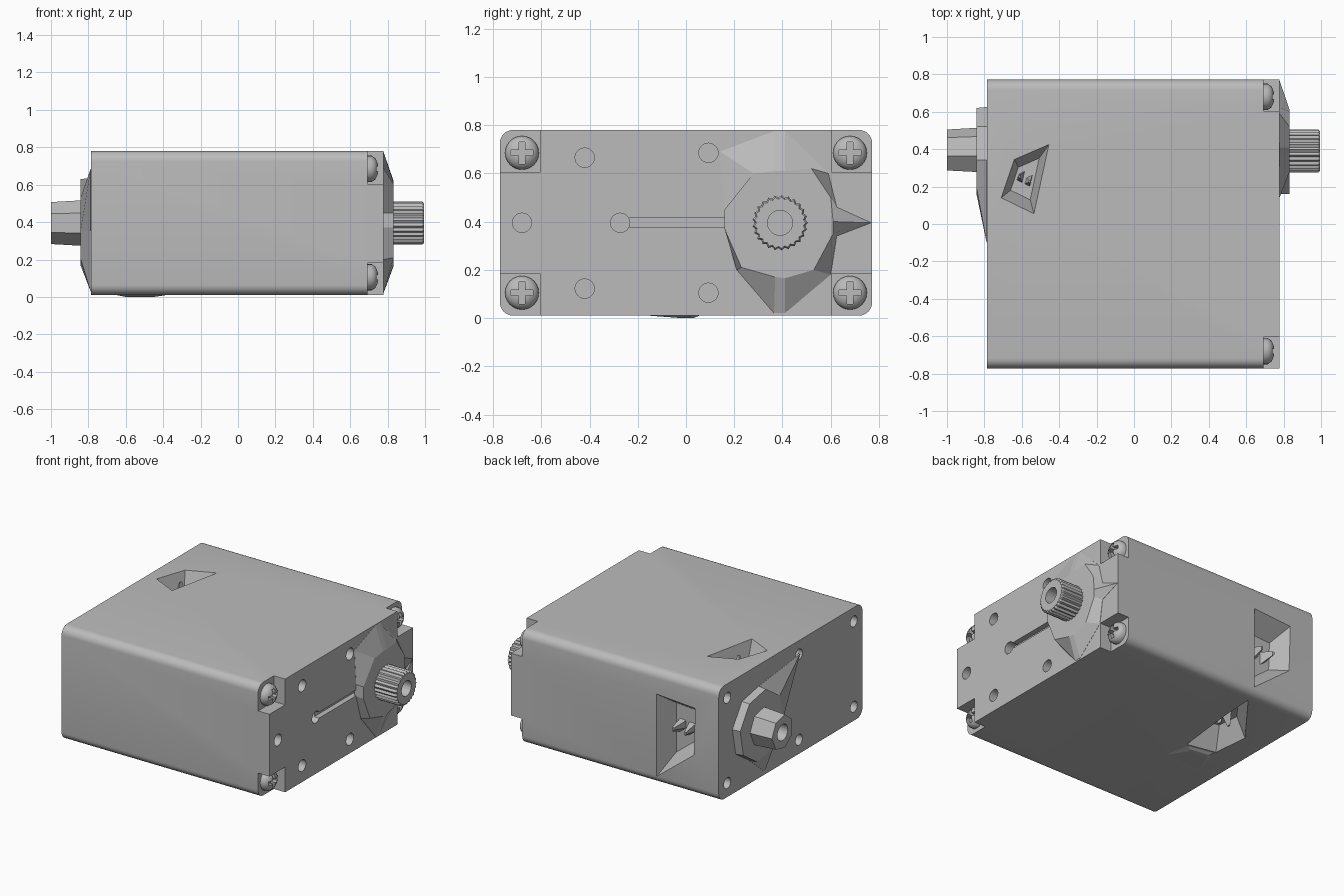
import bpy, bmesh, math
from mathutils import Vector

old = bpy.data.objects.get("Cube")
if old:
    bpy.data.objects.remove(old, do_unlink=True)

grey = bpy.data.materials.new("grey")
grey.use_nodes = True
GREY = (0.5, 0.5, 0.5, 1)
grey.diffuse_color = GREY
grey.node_tree.nodes["Principled BSDF"].inputs["Base Color"].default_value = GREY


def loft(name, rings):
    """Skin equal-length rings of points and cap both ends."""
    bm = bmesh.new()
    rows = [[bm.verts.new(p) for p in ring] for ring in rings]
    n = len(rows[0])
    for a, b in zip(rows, rows[1:]):
        for i in range(n):
            j = (i + 1) % n
            bm.faces.new((a[i], a[j], b[j], b[i]))
    bm.faces.new(rows[0])
    bm.faces.new(rows[-1])
    bmesh.ops.recalc_face_normals(bm, faces=bm.faces)
    mesh = bpy.data.meshes.new(name)
    bm.to_mesh(mesh)
    bm.free()
    mesh.materials.append(grey)
    obj = bpy.data.objects.new(name, mesh)
    bpy.context.collection.objects.link(obj)
    return obj


def at_x(x, points):
    return [(x, y, z) for y, z in points]


def circle(y, z, r, n=24, turn=0.0):
    return [(y + r * math.cos(turn + math.tau * i / n),
             z + r * math.sin(turn + math.tau * i / n)) for i in range(n)]


def rect(y0, y1, z0, z1):
    return [(y0, z0), (y1, z0), (y1, z1), (y0, z1)]


def prism(name, x0, x1, points):
    return loft(name, [at_x(x0, points), at_x(x1, points)])


def select(obj):
    bpy.ops.object.select_all(action='DESELECT')
    obj.select_set(True)
    bpy.context.view_layer.objects.active = obj


def cut(obj, cutter):
    mod = obj.modifiers.new("cut", 'BOOLEAN')
    mod.operation, mod.solver, mod.object = 'DIFFERENCE', 'EXACT', cutter
    select(obj)
    bpy.ops.object.modifier_apply(modifier=mod.name)
    bpy.data.objects.remove(cutter, do_unlink=True)


def smooth(obj, degrees=30):
    select(obj)
    bpy.ops.object.shade_smooth_by_angle(angle=math.radians(degrees))


AY, AZ = 0.39, 0.395          # shaft axis
Y, Z0, Z1, R = 0.772, 0.01, 0.78, 0.055
SY, SZ = 0.68, (0.105, 0.685)  # screw positions

# Case: rounded profile run along x
profile = []
for k, (cy, cz) in enumerate([(Y - R, Z1 - R), (R - Y, Z1 - R), (R - Y, Z0 + R), (Y - R, Z0 + R)]):
    for i in range(7):
        a = math.pi / 2 * (k + i / 6)
        profile.append((cy + R * math.cos(a), cz + R * math.sin(a)))
case = prism("case", -0.787, 0.777, profile)

# Corner notches for the screws
for s in (-1, 1):
    for z0, z1 in ((-0.1, 0.182), (0.605, 0.9)):
        y0, y1 = sorted((s * 0.603, s * 0.9))
        cut(case, prism("notch", 0.692, 0.9, rect(y0, y1, z0, z1)))

# Round holes in both end faces, and the keyhole groove
for y, z in [(-0.42, 0.665), (0.093, 0.685), (-0.68, AZ), (-0.42, 0.122), (0.093, 0.105), (-0.273, AZ)]:
    cut(case, prism("hole", 0.72, 0.9, circle(y, z, 0.04)))
cut(case, prism("groove", 0.74, 0.9, rect(-0.26, 0.25, AZ - 0.02, AZ + 0.02)))
for y in (SY, -0.09, -SY):
    for z in SZ:
        cut(case, prism("hole", -0.9, -0.7, circle(y, z, 0.037)))


def port(outline, place, inward, depth, shrink):
    """Tapered irregular recess; place() maps 2D to the case surface."""
    rim = [Vector(place(*p)) for p in outline]
    mid = sum(rim, Vector()) / len(rim)
    step = Vector(inward)
    floor = [mid + (p - mid) * shrink + step * depth for p in rim]
    outer = [p + (p - mid) * 0.03 - step * 0.01 for p in rim]
    cut(case, loft("port", [outer, floor]))
    # jagged socket prongs on the floor
    for t in (-1, 1):
        along = (rim[1] - rim[0]) * 0.12 * t
        base = mid + along + step * depth
        foot = [base + (p - mid) * 0.16 for p in rim]
        tip = [base + along * 0.3 - step * depth * 0.7 + (p - mid) * 0.05 for p in rim]
        loft("port_prong", [foot, tip])


port([(-0.71, 0.14), (-0.535, 0.055), (-0.455, 0.425), (-0.64, 0.345)],
     lambda x, y: (x, y, Z1), (0, 0, -1), 0.13, 0.6)
port([(-0.6, 0.07), (-0.4, 0.03), (-0.35, 0.47), (-0.34, 0.69), (-0.625, 0.32)],
     lambda x, y: (x, y, Z0), (0, 0, 1), 0.13, 0.6)
port([(-0.32, 0.62), (-0.61, 0.6), (-0.6, 0.28), (-0.32, 0.06)],
     lambda x, z: (x, Y, z), (0, -1, 0), 0.13, 0.6)
smooth(case)

# Thin swelling beside the lower port
loft("lower_swelling", [[(-0.66, -0.18, 0.012), (-0.37, -0.18, 0.012), (-0.41, 0.02, 0.012), (-0.6, 0.06, 0.012)],
                        [(-0.6, -0.02, 0), (-0.45, -0.02, 0), (-0.45, 0.01, 0), (-0.58, 0.03, 0)]])

# Output boss with pointed ribs spreading onto the end face
cap = [(0.28, 0.60), (0.37, 0.61), (0.41, 0.61), (0.52, 0.62), (0.6, 0.5), (0.61, 0.4), (0.61, 0.35),
       (0.53, 0.2), (0.41, 0.165), (0.37, 0.17), (0.23, 0.21), (0.16, 0.37), (0.16, 0.45)]
foot = [(0.14, 0.69), (0.365, 0.775), (0.41, 0.775), (0.59, 0.6), (0.625, 0.46), (0.768, 0.395), (0.625, 0.34),
        (0.6, 0.18), (0.41, 0.02), (0.365, 0.02), (0.21, 0.2), (0.16, 0.37), (0.16, 0.45)]
loft("output_boss", [at_x(0.765, foot), at_x(0.778, foot), at_x(0.832, cap)])

# Splined output shaft with a screw hole
teeth = 25
spline = [(AY + r * math.cos(math.tau * i / (2 * teeth)), AZ + r * math.sin(math.tau * i / (2 * teeth)))
          for i in range(2 * teeth) for r in [(0.115, 0.105)[i % 2]]]
core = [(AY + (y - AY) * 0.93, AZ + (z - AZ) * 0.93) for y, z in spline]
shaft = loft("output_shaft", [at_x(0.82, spline), at_x(0.985, spline), at_x(0.995, core)])
cut(shaft, prism("bore", 0.9, 1.1, circle(AY, AZ, 0.052)))

# Idler boss and tapered stub on the opposite end
hexagon = circle(AY, AZ + 0.005, 0.235, 8, 0.2)
skirt = circle(AY, AZ + 0.005, 0.24, 8, 0.2)
skirt[3] = (-0.1, 0.685)
skirt[5] = (0.28, 0.03)
loft("idler_boss", [at_x(-0.775, skirt), at_x(-0.788, skirt), at_x(-0.842, hexagon)])
stub = loft("idler_stub", [at_x(-0.83, circle(AY, AZ, 0.125, 7)), at_x(-1.0, circle(AY, AZ, 0.115, 7))])
cut(stub, prism("bore", -1.1, -0.92, circle(AY, AZ, 0.055)))

# Cross-head screws in the notches
for y in (-SY, SY):
    for z in SZ:
        screw = loft("case_screw", [at_x(x, circle(y, z, r)) for x, r in
                                    ((0.68, 0.07), (0.715, 0.07), (0.735, 0.056), (0.748, 0.03))])
        smooth(screw, 40)
        for a, b in ((0.046, 0.012), (0.012, 0.046)):
            cut(screw, prism("slot", 0.712, 0.8, rect(y - a, y + a, z - b, z + b)))
